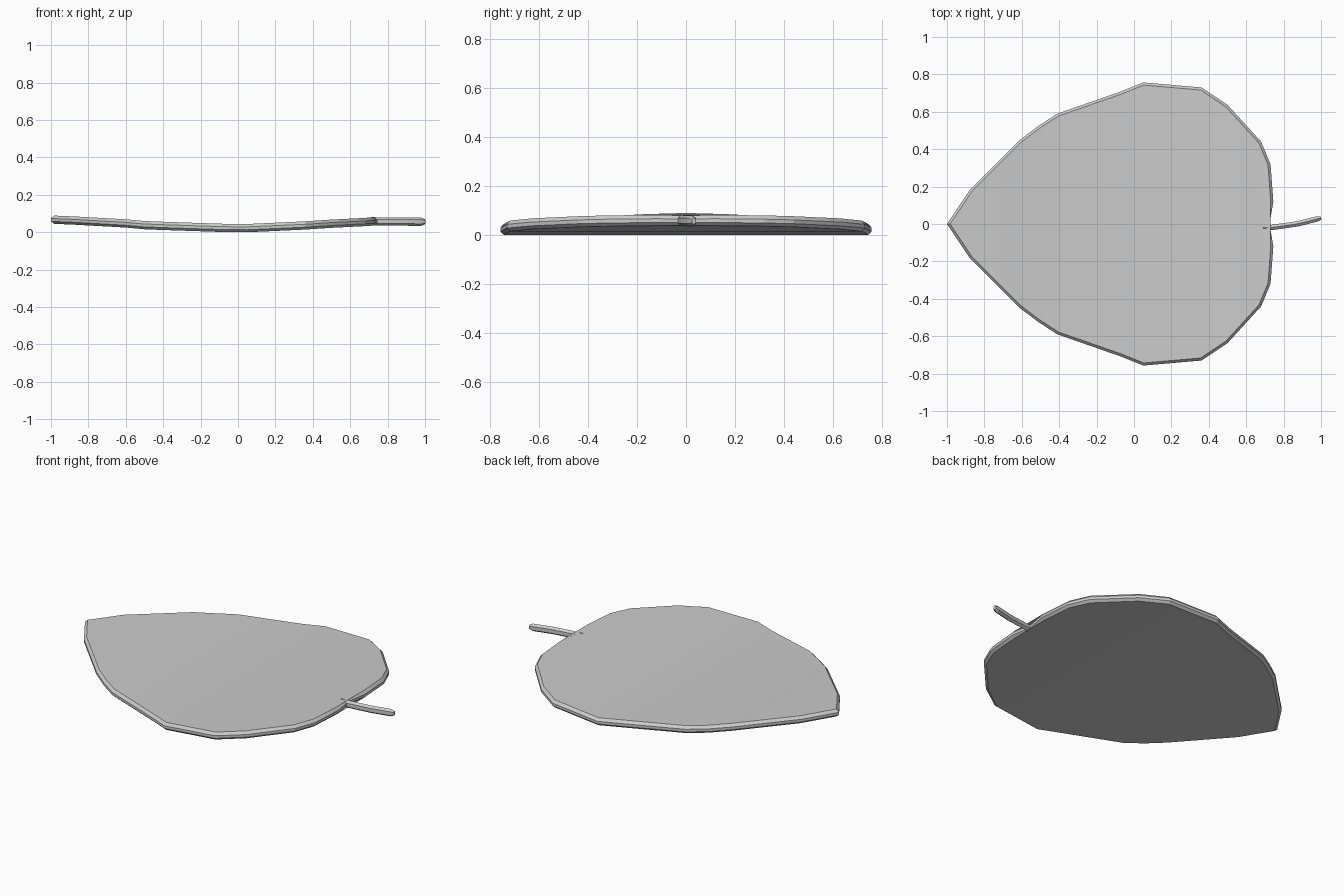
import bpy, bmesh, math
from mathutils import Vector

cube = bpy.data.objects.get("Cube")
if cube:
    bpy.data.objects.remove(cube, do_unlink=True)

grey = bpy.data.materials.new("light grey")
grey.use_nodes = True
colour = (0.6, 0.6, 0.6, 1)
grey.diffuse_color = colour
grey.node_tree.nodes["Principled BSDF"].inputs["Base Color"].default_value = colour

THICK = 0.044
RIM = 0.014


def make_object(name, bm):
    bmesh.ops.recalc_face_normals(bm, faces=bm.faces)
    mesh = bpy.data.meshes.new(name)
    bm.to_mesh(mesh)
    bm.free()
    obj = bpy.data.objects.new(name, mesh)
    bpy.context.collection.objects.link(obj)
    mesh.materials.append(grey)
    bpy.ops.object.select_all(action="DESELECT")
    obj.select_set(True)
    bpy.context.view_layer.objects.active = obj
    bpy.ops.object.shade_smooth_by_angle(angle=math.radians(18))
    return obj


def bridge(bm, low, high):
    for i in range(len(low)):
        j = (i + 1) % len(low)
        bm.faces.new((low[i], low[j], high[j], high[i]))


# Half outline from the tip to the stem notch: x, half width, underside height
half = [(-1, 0, .045), (-.88, .18, .04), (-.61, .45, .025), (-.51, .525, .016),
        (-.41, .59, .012), (-.08, .705, .001), (.05, .757, 0), (.36, .73, .014),
        (.5, .637, .023), (.68, .44, .032), (.73, .32, .035), (.745, .12, .037),
        (.725, 0, .036)]
outline = [Vector(p) for p in half]
outline += [Vector((x, -y, z)) for x, y, z in half[-2:0:-1]]
count = len(outline)


def inset_point(i, amount):
    """Move an outline point inward by a mitred distance."""
    p = outline[i]
    before = (p - outline[i - 1]).to_2d().normalized()
    after = (outline[(i + 1) % count] - p).to_2d().normalized()
    n1 = Vector((before.y, -before.x))
    n2 = Vector((after.y, -after.x))
    shift = (n1 + n2) * amount / (1 + n1.dot(n2))
    return Vector((p.x + shift.x, p.y + shift.y, p.z))


# Leaf blade: chamfered rim, with strips running across the curved faces
bm = bmesh.new()
rings = []
for inset, level in ((RIM, 0), (0, .3), (0, .65), (RIM, 1)):
    rings.append([bm.verts.new(inset_point(i, inset) + Vector((0, 0, level * THICK)))
                  for i in range(count)])
for low, high in zip(rings, rings[1:]):
    bridge(bm, low, high)
for ring in (rings[0], rings[-1]):
    for i in range(len(half) - 1):
        corners = [ring[i], ring[i + 1], ring[-i - 1], ring[-i]]
        bm.faces.new(list(dict.fromkeys(corners)))
make_object("leaf_blade", bm)

# Stem: six-sided, slightly curved, with a narrowed end
bm = bmesh.new()
path = [(.69, -.022, .058, 1), (.74, -.018, .058, 1), (.87, 0, .057, 1),
        (.98, .027, .056, 1), (1, .032, .056, .6)]
rings = []
for x, y, z, size in path:
    rings.append([bm.verts.new((x - .004 * math.cos(a) * size,
                                y + .016 * math.cos(a) * size,
                                z + .022 * math.sin(a) * size))
                  for a in [math.tau * (k + .5) / 6 for k in range(6)]])
for low, high in zip(rings, rings[1:]):
    bridge(bm, low, high)
bm.faces.new(rings[0])
bm.faces.new(rings[-1])
make_object("leaf_stem", bm)
